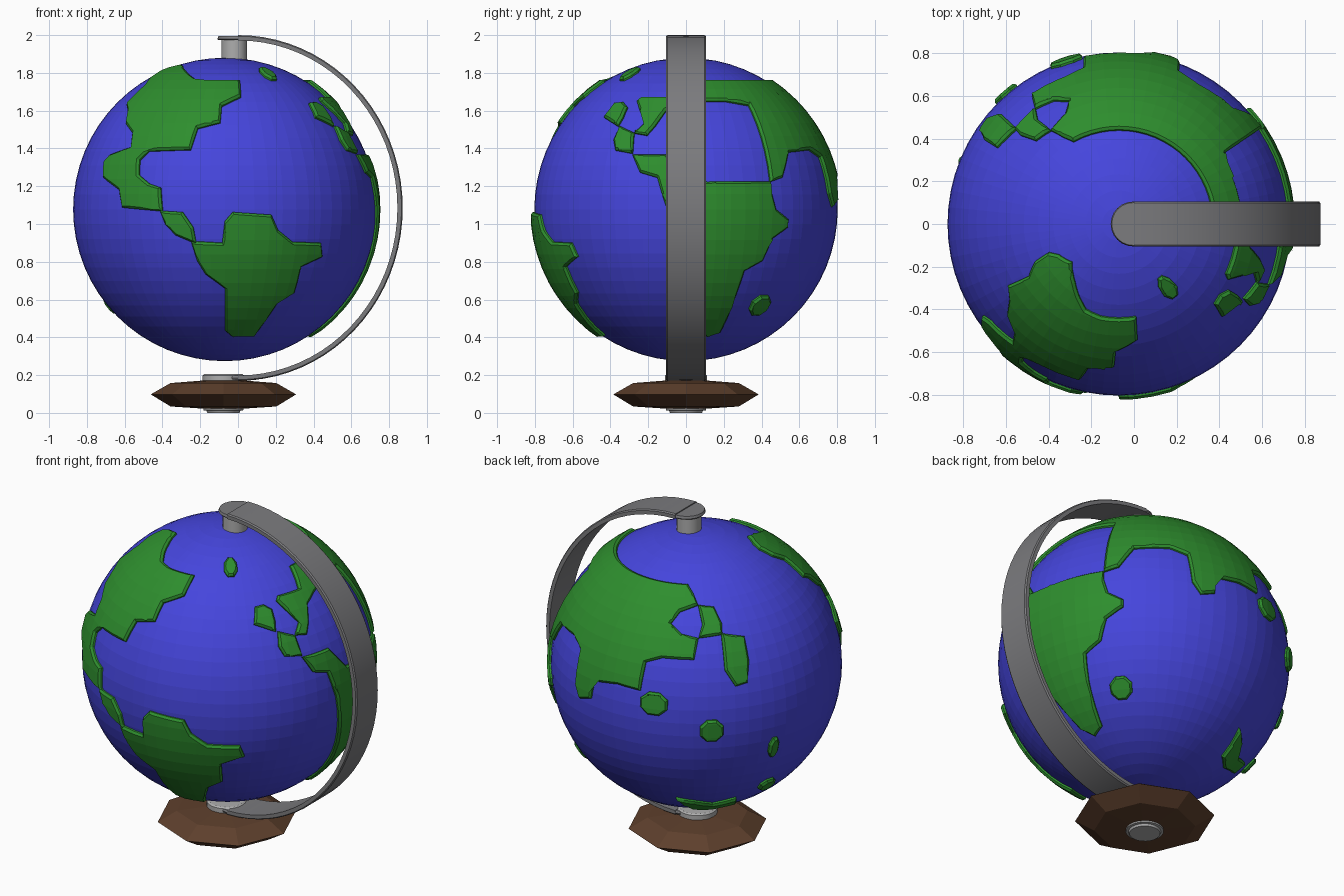
import bpy, bmesh, math
from mathutils import Vector

if "Cube" in bpy.data.objects:
    bpy.data.objects.remove(bpy.data.objects["Cube"])

CX, CZ, R = -0.07, 1.077, 0.803
STEP = 360 / 64


def material(name, rgb):
    m = bpy.data.materials.new(name)
    m.diffuse_color = (*rgb, 1)
    m.use_nodes = True
    m.node_tree.nodes["Principled BSDF"].inputs["Base Color"].default_value = m.diffuse_color
    return m


BLUE = material("ocean blue", (0.06, 0.06, 0.72))
GREEN = material("land green", (0.027, 0.27, 0.027))
GREY = material("arm grey", (0.2, 0.2, 0.21))
SILVER = material("light metal", (0.42, 0.42, 0.42))
BROWN = material("wood brown", (0.11, 0.05, 0.025))


def finish(bm, name, mat, smooth=False):
    bmesh.ops.recalc_face_normals(bm, faces=bm.faces)
    me = bpy.data.meshes.new(name)
    bm.to_mesh(me)
    bm.free()
    me.materials.append(mat)
    ob = bpy.data.objects.new(name, me)
    bpy.context.collection.objects.link(ob)
    if smooth:
        bpy.ops.object.select_all(action='DESELECT')
        ob.select_set(True)
        bpy.context.view_layer.objects.active = ob
        bpy.ops.object.shade_smooth_by_angle(angle=math.radians(35))
    return ob


def lathe(name, mat, profile, cx, sides, smooth=False):
    """Closed solid of revolution from (radius, z) rings, capped at both ends."""
    bm = bmesh.new()
    rings = [[bm.verts.new((cx + r * math.cos(2 * math.pi * i / sides),
                            r * math.sin(2 * math.pi * i / sides), z))
              for i in range(sides)] for r, z in profile]
    for a, b in zip(rings, rings[1:]):
        for i in range(sides):
            j = (i + 1) % sides
            bm.faces.new((a[i], a[j], b[j], b[i]))
    bm.faces.new(rings[0])
    bm.faces.new(rings[-1])
    return finish(bm, name, mat, smooth)


def on_globe(lon, lat, r):
    """Longitude 0 faces the front, 90 faces +x."""
    a, b = math.radians(lon), math.radians(lat)
    return Vector((CX + r * math.sin(a) * math.cos(b),
                   -r * math.cos(a) * math.cos(b), CZ + r * math.sin(b)))


def land(name, outline):
    """Raised plate: lon/lat outline, cut on the globe grid, wrapped and chamfered."""
    bm = bmesh.new()
    f = bm.faces.new([bm.verts.new((x, y, 0)) for x, y in outline])
    bmesh.ops.triangulate(bm, faces=[f])
    for axis in (0, 1):
        vals = [p[axis] for p in outline]
        for k in range(math.floor(min(vals) / STEP), math.ceil(max(vals) / STEP) + 1):
            co, no = [0, 0, 0], [0, 0, 0]
            co[axis], no[axis] = k * STEP, 1
            bmesh.ops.bisect_plane(bm, geom=bm.verts[:] + bm.edges[:] + bm.faces[:],
                                   dist=1e-4, plane_co=co, plane_no=no)
    # drop leftover triangulation diagonals
    diag = []
    for e in bm.edges:
        d = e.verts[0].co - e.verts[1].co
        if len(e.link_faces) == 2 and abs(d.x) > 1e-3 and abs(d.y) > 1e-3:
            diag.append(e)
    bmesh.ops.dissolve_edges(bm, edges=diag, use_verts=False)
    for v in bm.verts:
        v.co = on_globe(v.co.x, v.co.y, R + 0.021)
    bmesh.ops.recalc_face_normals(bm, faces=bm.faces)
    bmesh.ops.inset_region(bm, faces=bm.faces[:], use_boundary=True,
                           use_even_offset=False, thickness=0.012)
    centre = Vector((CX, 0, CZ))
    rim = [e for e in bm.edges if e.is_boundary]
    for v in {v for e in rim for v in e.verts}:
        v.co = centre + (v.co - centre).normalized() * (R + 0.009)
    new = bmesh.ops.extrude_edge_only(bm, edges=rim)["geom"]
    for v in [g for g in new if isinstance(g, bmesh.types.BMVert)]:
        v.co = centre + (v.co - centre).normalized() * (R - 0.015)
    return finish(bm, name, GREEN)


def islet(name, lon, lat, w, h):
    land(name, [(lon + w * math.cos(math.pi * i / 4 + 0.39),
                 lat + h * math.sin(math.pi * i / 4 + 0.39)) for i in range(8)])


# ocean ball
bm = bmesh.new()
bmesh.ops.create_uvsphere(bm, u_segments=64, v_segments=32, radius=R)
bmesh.ops.translate(bm, verts=bm.verts, vec=(CX, 0, CZ))
finish(bm, "ocean_ball", BLUE)

# continents
land("north_west_land", [
    (-66, 58), (-68, 64), (-63, 67), (-51, 69.5), (-37, 65), (-21, 58), (-11, 57), (10.5, 57),
    (9, 47.5), (-1.5, 42.6), (-2, 34.6), (-12, 32), (-14, 23), (-32.5, 22.4), (-36, 18.8),
    (-35, 13), (-30, 9.7), (-25, 8.2), (-24, -0.7), (-42, 0.7), (-44, 7.4), (-54, 12),
    (-56, 18), (-53, 21), (-42, 24), (-44, 30), (-51, 34), (-55.5, 40), (-61, 43), (-60, 53)])
land("land_bridge", [(-25, -0.5), (-16, -1), (-12, -6.7), (-11, -13), (-19, -9.7), (-23, -5.5)])
land("south_west_land", [
    (-13, -12), (-1, -12.7), (0, -4.4), (3, -1), (17.7, -2), (20.6, -7.8), (27, -12.3),
    (40, -12.7), (42, -18), (32.4, -22), (32.7, -33), (25.6, -38), (21.6, -50), (20, -55.5),
    (4.6, -55.7), (0, -52), (0, -31), (-8, -25), (-11, -19.6)])
land("south_east_land", [
    (68, 21), (82, 21), (90, 11), (98, 10.4), (124, 10.6), (124, 7), (126, 0), (132, -3.7),
    (132, -6.7), (125, -11), (122, -19.6), (114.6, -23.6), (113, -35.5), (112, -53),
    (104, -56), (97, -51), (91, -35), (86, -15), (82.6, 1), (81, 5.6), (79, 12), (72, 14)])
land("north_east_land", [
    (65, 47), (80, 47), (86, 57), (209, 57), (213, 53), (216, 48), (206, 45), (202, 40),
    (208, 36), (216, 34.5), (214, 26), (200, 26), (193, 23.5), (192, 12), (182, 12.6),
    (170, 10.7), (169, 3), (163, 1), (159.5, 6), (158.5, 20), (151, 23), (136, 22), (130, 12),
    (124, 10.4), (124, 43), (112, 45), (98, 45), (88, 43), (80, 40), (76, 33), (73, 29),
    (67, 30), (71, 34.6), (63, 45)])
land("west_peninsula", [(58, 27), (59, 33), (67, 30), (68, 21.5), (60, 22.8)])
land("west_island", [(48, 37), (50, 44), (55, 44.5), (59, 42), (59, 37), (58, 33), (52, 35.5)])
land("east_peninsula", [(216, 48), (225, 47), (228, 40), (227.5, 35.5), (216, 34.5), (218, 40)])
land("east_island", [(227, 36), (238, 33.7), (238, 24), (236, 15.5), (231, 14.7), (227, 21.4)])
land("southern_island", [(204, -43.5), (214, -46), (225, -50), (238, -46), (241, -52),
                         (226, -57), (212, -56), (208, -50)])

# small islands: longitude, latitude, half width, half height
for i, isl in enumerate([(37.5, 62.5, 6, 5), (128.6, -39, 6, 5), (198, 7.5, 6, 5),
                         (221, -3, 5, 5), (248, -15, 2.5, 5), (253, -39, 5, 4)]):
    islet(f"small_island_{i + 1}", *isl)

# curved arm: half ellipse band
bm = bmesh.new()
prev, N, T, W = None, 40, 0.028, 0.106
for i in range(N + 1):
    a = math.pi / 2 - math.pi * i / N
    c, s = math.cos(a), math.sin(a)
    ring = [bm.verts.new(((0.872 - d) * c, y, 1.085 + (0.915 - d) * s))
            for d, y in ((0.006, -W), (0, -W + 0.008), (0, W - 0.008), (0.006, W),
                         (T, W), (T, -W))]
    if prev:
        for k in range(6):
            j = (k + 1) % 6
            bm.faces.new((prev[k], prev[j], ring[j], ring[k]))
    else:
        bm.faces.new(ring)
    prev = ring
bm.faces.new(prev)
finish(bm, "curved_arm", GREY, True)

# rounded arm ends and pivot pin
lathe("arm_end_top", GREY, [(0.1, 1.974), (0.105, 1.98), (0.1, 1.994)], -0.004, 24, True)
lathe("arm_end_bottom", GREY, [(0.1, 0.175), (0.105, 0.185), (0.1, 0.197)], -0.004, 24, True)
lathe("pivot_pin", SILVER, [(0.068, 1.85), (0.068, 1.978)], -0.02, 24, True)

# wooden base with metal collar and foot
lathe("wooden_base", BROWN, [(0.1, 0.022), (0.28, 0.034), (0.385, 0.098), (0.28, 0.158),
                             (0.1, 0.172)], -0.077, 8)
lathe("base_collar", SILVER, [(0.11, 0.15), (0.11, 0.198), (0.1, 0.205)], -0.077, 24, True)
lathe("base_foot", SILVER, [(0.085, 0.0), (0.09, 0.012), (0.105, 0.014), (0.105, 0.04)],
      -0.077, 24, True)
